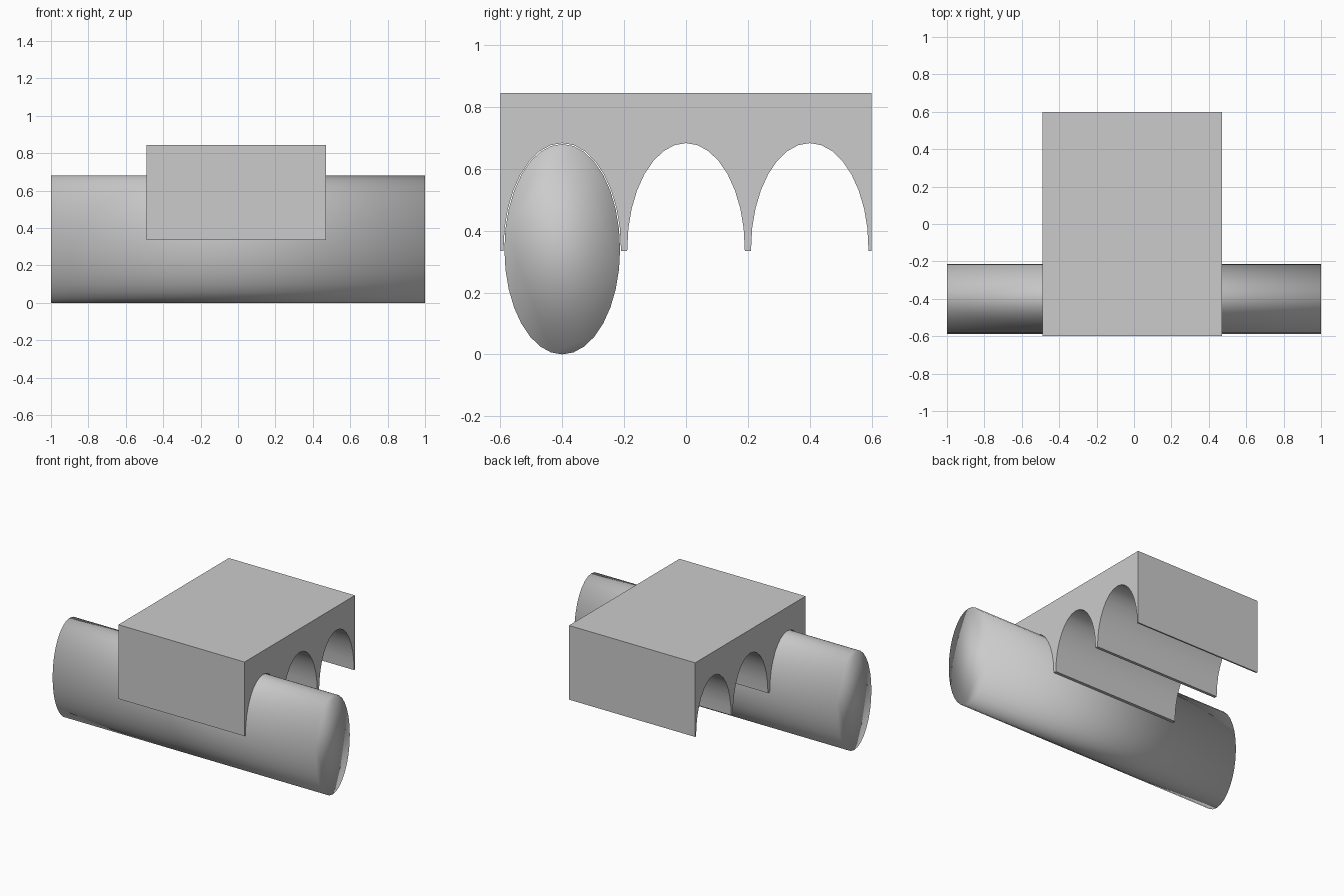
import bpy, bmesh
from math import cos, sin, pi

if "Cube" in bpy.data.objects:
    bpy.data.objects.remove(bpy.data.objects["Cube"])

SEG = 32          # sides of a full round
ZC = 0.34         # height of the round's axis
CENTRES = (-0.4, 0.0, 0.4)


def arc(cy, ry, rz, start, end, n):
    """Points of an elliptical arc in the y-z plane."""
    return [(cy + ry * cos(start + (end - start) * i / n),
             ZC + rz * sin(start + (end - start) * i / n)) for i in range(n + 1)]


def extrude_profile(name, profile, x0, x1):
    """Solid made by sweeping a y-z profile along x."""
    bm = bmesh.new()
    face = bm.faces.new([bm.verts.new((x0, y, z)) for y, z in profile])
    res = bmesh.ops.extrude_face_region(bm, geom=[face], use_keep_orig=True)
    verts = [g for g in res["geom"] if isinstance(g, bmesh.types.BMVert)]
    bmesh.ops.translate(bm, verts=verts, vec=(x1 - x0, 0, 0))
    bmesh.ops.recalc_face_normals(bm, faces=bm.faces)
    mesh = bpy.data.meshes.new(name)
    bm.to_mesh(mesh)
    bm.free()
    obj = bpy.data.objects.new(name, mesh)
    bpy.context.collection.objects.link(obj)
    bpy.ops.object.select_all(action='DESELECT')
    obj.select_set(True)
    bpy.context.view_layer.objects.active = obj
    return obj


# Oval rod, smooth all over including its end caps
extrude_profile("oval_rod", arc(-0.4, 0.187, 0.34, 0, 2 * pi, SEG)[:-1], -1.0, 1.0)
bpy.ops.object.shade_smooth()

# Holder block with three arched channels underneath
BASE, TOP = 0.335, 0.845
profile = [(0.6, BASE), (0.6, TOP), (-0.6, TOP), (-0.6, BASE)]
for cy in CENTRES:
    channel = arc(cy, 0.19, 0.343, pi, 0, SEG // 2)
    profile += [(cy - 0.19, BASE)] + channel[1:-1] + [(cy + 0.19, BASE)]
extrude_profile("channel_block", profile, -0.49, 0.47)
bpy.ops.object.shade_smooth_by_angle(angle=pi / 6)
